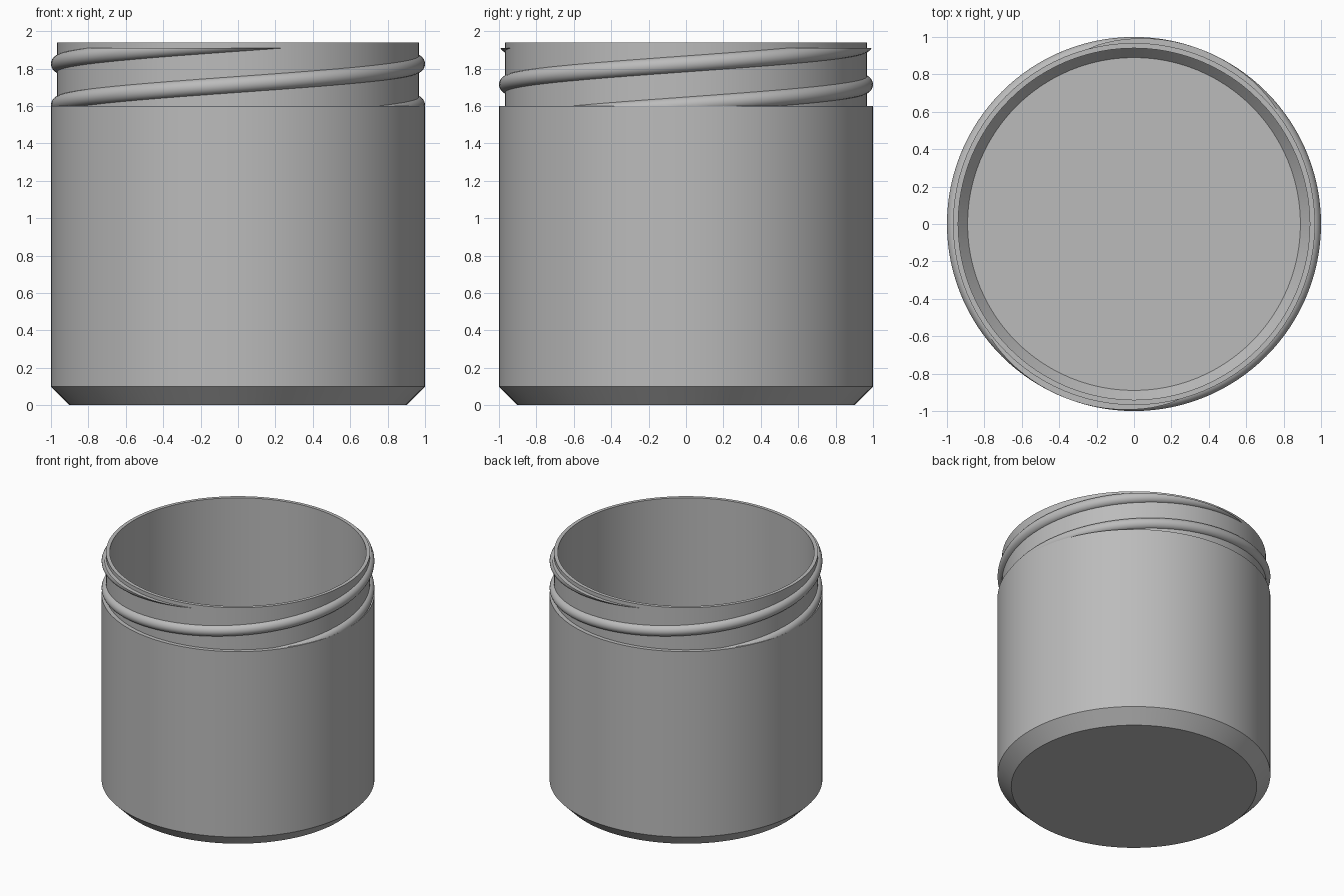
import bpy, bmesh
from math import sin, cos, pi, radians, sqrt, asin

cube = bpy.data.objects.get("Cube")
if cube:
    bpy.data.objects.remove(cube)

grey = bpy.data.materials.new("plain grey")
grey.use_nodes = True
colour = (0.5, 0.5, 0.5, 1)
grey.diffuse_color = colour
grey.node_tree.nodes["Principled BSDF"].inputs["Base Color"].default_value = colour

SEGMENTS = 96
NECK_R, NECK_BASE, THREAD_TOP = 0.968, 1.6, 1.91
HALF_LEAD = 0.22        # rise of a thread in half a turn
BEAD = 0.045            # radius of the rounded thread


def add_object(name, bm):
    bmesh.ops.recalc_face_normals(bm, faces=bm.faces)
    mesh = bpy.data.meshes.new(name)
    bm.to_mesh(mesh)
    bm.free()
    mesh.materials.append(grey)
    ob = bpy.data.objects.new(name, mesh)
    bpy.context.collection.objects.link(ob)
    bpy.ops.object.select_all(action="DESELECT")
    ob.select_set(True)
    bpy.context.view_layer.objects.active = ob
    bpy.ops.object.shade_smooth_by_angle(angle=radians(30))
    return ob


def bridge(bm, a, b, closed):
    n = len(a)
    for i in range(n if closed else n - 1):
        j = (i + 1) % n
        bm.faces.new((a[i], a[j], b[j], b[i]))


# Jar: outer wall, neck, rim, inner wall and floor turned from one profile
profile = [(0.9, 0), (1, 0.1), (1, NECK_BASE), (NECK_R, NECK_BASE),
           (NECK_R, 1.94), (0.94, 1.94), (0.94, 0.12), (0.89, 0.06)]
bm = bmesh.new()
rings = [[bm.verts.new((r * cos(2 * pi * i / SEGMENTS), r * sin(2 * pi * i / SEGMENTS), z))
          for i in range(SEGMENTS)] for r, z in profile]
for lower, upper in zip(rings, rings[1:]):
    bridge(bm, lower, upper, True)
bm.faces.new(rings[0])
bm.faces.new(rings[-1])
add_object("jar_body", bm)


# Two screw threads half a turn apart, cut flat at the shoulder and near the rim
def thread(name, turn):
    bm = bmesh.new()
    centre_r = 1 - BEAD
    sections = []
    for deg in range(-45, 301, 3):
        a = radians(deg)
        z = 1.605 + HALF_LEAD * deg / 180
        ring = []
        for k in range(13):
            t = -pi / 2 + pi * k / 12
            r = centre_r + BEAD * cos(t)
            ring.append(bm.verts.new((r * cos(a + turn), r * sin(a + turn), z + BEAD * sin(t))))
        sections.append(ring)
    for a, b in zip(sections, sections[1:]):
        bridge(bm, a, b, True)
    bm.faces.new(sections[0])
    bm.faces.new(sections[-1])
    bmesh.ops.recalc_face_normals(bm, faces=bm.faces)
    for height, up in ((NECK_BASE, -1), (THREAD_TOP, 1)):
        cut = bmesh.ops.bisect_plane(bm, geom=bm.verts[:] + bm.edges[:] + bm.faces[:],
                                     plane_co=(0, 0, height), plane_no=(0, 0, up),
                                     clear_outer=True)
        edges = [e for e in cut["geom_cut"] if isinstance(e, bmesh.types.BMEdge)]
        bmesh.ops.triangle_fill(bm, edges=edges, use_beauty=True)
    add_object(name, bm)


thread("front_thread", 0)
thread("back_thread", pi)
